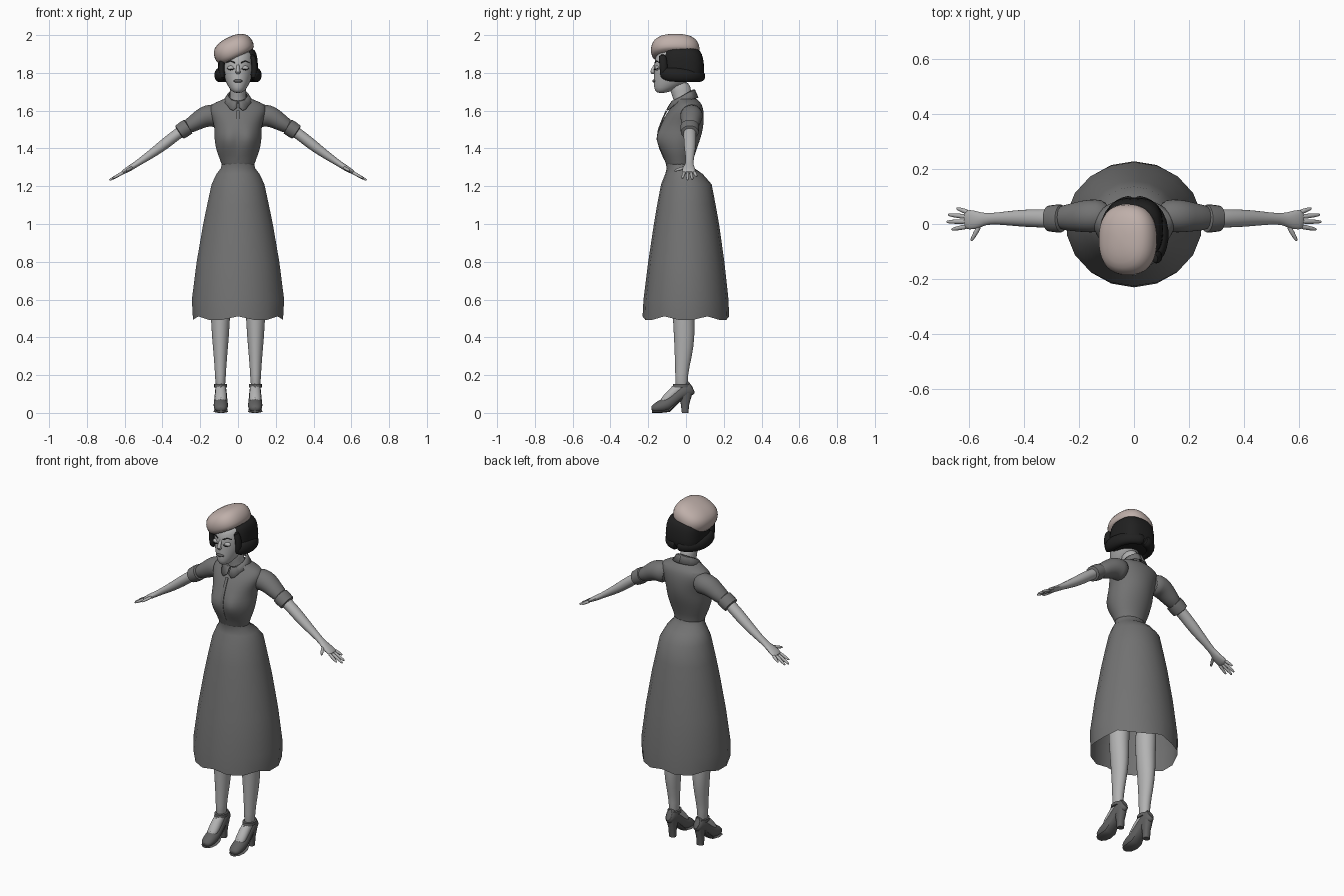
import bpy, bmesh
from math import sin, cos, pi, radians, exp
from mathutils import Vector, Matrix


def material(name, *rgb):
    m = bpy.data.materials.new(name)
    m.diffuse_color = (*rgb, 1)
    return m


CLOTH = material("cloth", .17, .17, .17)
SKIN = material("skin", .45, .45, .45)
HAIR = material("hair", .015, .015, .015)
FELT = material("felt", .52, .43, .40)
LEATHER = material("leather", .12, .12, .12)


def finish(ob, mat, mirror, sub):
    ob.data.materials.append(mat)
    bpy.context.view_layer.objects.active = ob
    bpy.ops.object.select_all(action='DESELECT')
    ob.select_set(True)
    bpy.ops.object.shade_smooth_by_angle(angle=radians(45))
    if mirror:
        ob.modifiers.new("mirror", 'MIRROR').use_mirror_merge = False
    if sub:
        ob.modifiers.new("smooth", 'SUBSURF').levels = sub
        ob.modifiers["smooth"].render_levels = sub
    return ob


def skin_rings(name, rings, mat, mirror=False, caps=True, sub=1, closed=True):
    """Join rings of points into one surface."""
    bm = bmesh.new()
    vs = [[bm.verts.new(p) for p in r] for r in rings]
    n = len(vs[0])
    for a, b in zip(vs, vs[1:]):
        for i in range(n if closed else n - 1):
            j = (i + 1) % n
            bm.faces.new((a[i], a[j], b[j], b[i]))
    if caps:
        bm.faces.new(vs[0])
        bm.faces.new(vs[-1])
    bmesh.ops.recalc_face_normals(bm, faces=bm.faces)
    me = bpy.data.meshes.new(name)
    bm.to_mesh(me)
    bm.free()
    ob = bpy.data.objects.new(name, me)
    bpy.context.collection.objects.link(ob)
    return finish(ob, mat, mirror, sub)


def spow(v, p):
    return (abs(v) ** (2 / p)) * (1 if v >= 0 else -1)


def loft(name, rows, mat, x=0, n=20, p=2, **kw):
    """Horizontal sections: (z, half width, front y, back y)."""
    rings = []
    for z, rx, yf, yb in rows:
        c, h = (yf + yb) / 2, (yb - yf) / 2
        rings.append([(x + rx * spow(sin(2 * pi * i / n), p), c - h * spow(cos(2 * pi * i / n), p), z)
                      for i in range(n)])
    return skin_rings(name, rings, mat, **kw)


def tube(name, rows, mat, ref=(0, 1, 0), n=12, **kw):
    """Sections along a path: (x, y, z, radius along ref, radius across)."""
    pts = [Vector(r[:3]) for r in rows]
    rings = []
    for i, r in enumerate(rows):
        t = (pts[min(i + 1, len(pts) - 1)] - pts[max(i - 1, 0)]).normalized()
        b = Vector(ref)
        b = (b - t * b.dot(t)).normalized()
        c = t.cross(b)
        rings.append([pts[i] + b * r[3] * cos(2 * pi * k / n) + c * r[4] * sin(2 * pi * k / n)
                      for k in range(n)])
    return skin_rings(name, rings, mat, **kw)


def ball(name, loc, size, mat, mirror=False):
    rows = [(loc[2] + size[2] * cos(a), size[0] * sin(a), loc[1] - size[1] * sin(a), loc[1] + size[1] * sin(a))
            for a in [.15, .7, 1.2, pi / 2, 1.94, 2.44, 3.0]]
    return loft(name, rows, mat, x=loc[0], n=12, sub=0, mirror=mirror)


# skirt with a gently scalloped hem
skirt = loft("skirt", [(1.325, .085, -.108, .035), (1.295, .092, -.102, .045), (1.265, .116, -.11, .088),
                       (1.21, .142, -.132, .136), (1.1, .166, -.153, .157), (1.0, .187, -.17, .175),
                       (.8, .222, -.2, .203), (.6, .248, -.225, .225), (.505, .242, -.23, .228)],
             CLOTH, n=18, caps=False, sub=0)
for v in skirt.data.vertices:
    if v.co.z < .55:
        k = v.index % 18
        v.co.z += .012 * cos(2 * pi * k * 6 / 18) - .006

# bodice, with the bust pushed forward
bodice = loft("bodice", [(1.29, .086, -.1, .038), (1.325, .088, -.108, .035), (1.36, .105, -.122, .045),
                         (1.41, .12, -.135, .062), (1.46, .127, -.14, .08), (1.51, .124, -.136, .092),
                         (1.56, .138, -.118, .096), (1.605, .155, -.09, .093), (1.637, .14, -.06, .083),
                         (1.652, .095, -.056, .066), (1.672, .056, -.06, .05)], CLOTH, n=28)
for v in bodice.data.vertices:
    if v.co.y < 0:
        d = ((abs(v.co.x) - .058) ** 2 + (v.co.z - 1.45) ** 2) / .05 ** 2
        v.co.y -= .036 * exp(-d)
tube("front_placket", [(0, -.103, 1.6, .004, .009), (0, -.122, 1.56, .004, .009),
                       (0, -.145, 1.5, .004, .009), (0, -.152, 1.45, .004, .009),
                       (0, -.138, 1.40, .004, .009), (0, -.112, 1.34, .004, .009)], CLOTH, n=6, sub=0)

# sleeves and turned cuffs
tube("sleeve", [(.09, .03, 1.565, .055, .06), (.14, .03, 1.577, .062, .062), (.18, .028, 1.568, .06, .058),
                (.22, .025, 1.542, .052, .046), (.29, .02, 1.5, .042, .036)], CLOTH, n=16, mirror=True)
tube("cuff", [(.262, .02, 1.517, .04, .035), (.264, .02, 1.516, .05, .043), (.285, .02, 1.502, .05, .044),
              (.309, .02, 1.486, .047, .041), (.312, .02, 1.484, .038, .033)], CLOTH, n=18, mirror=True, sub=0)

# arms, palms and fingers
tube("arm", [(.26, .02, 1.515, .036, .031), (.32, .02, 1.478, .034, .03), (.38, .021, 1.43, .034, .031),
             (.44, .021, 1.384, .029, .026), (.5, .02, 1.343, .022, .02), (.54, .018, 1.316, .021, .016),
             (.57, .014, 1.297, .034, .016), (.6, .016, 1.279, .038, .013), (.617, .016, 1.269, .033, .009)],
     SKIN, mirror=True)
fingers = {"little_finger": (.6, .042, .645, .057), "ring_finger": (.605, .026, .676, .034),
           "middle_finger": (.605, .009, .682, .008), "index_finger": (.6, -.008, .664, -.02),
           "thumb": (.56, -.005, .592, -.062)}
for name, (x0, y0, x1, y1) in fingers.items():
    z = lambda x: 1.277 - (x - .6) * .56
    rows = [(x0 + (x1 - x0) * t, y0 + (y1 - y0) * t, z(x0 + (x1 - x0) * t), r, r)
            for t, r in ((0, .0105), (.5, .009), (.9, .007), (1, .003))]
    tube(name, rows, SKIN, ref=(0, 0, 1), n=8, mirror=True)

# collar: folded band, high at the back, pointed at the front
top, mid, low = [], [], []
for i in range(13):
    a = radians(4 + 176 * i / 12)
    drop = max(0, 1 - abs(a - .42) / .5)
    top.append((.05 * sin(a), -.014 - .052 * cos(a), 1.683 - .03 * cos(a)))
    mid.append((.058 * sin(a), -.014 - .062 * cos(a), 1.681 - .03 * cos(a)))
    low.append((.08 * sin(a), -.012 - .078 * cos(a) - .022 * drop, 1.65 - .02 * cos(a) - .034 * drop))
collar = skin_rings("collar", [top, mid, low], CLOTH, mirror=True, caps=False, sub=0, closed=False)
collar.modifiers.new("thickness", 'SOLIDIFY').thickness = .007

# neck and head
loft("neck", [(1.61, .05, -.06, .04), (1.66, .044, -.066, .035), (1.7, .042, -.082, .028),
              (1.76, .045, -.1, .02)], SKIN)
loft("head", [(1.693, .018, -.15, -.11), (1.706, .038, -.167, -.07), (1.74, .06, -.172, 0),
              (1.78, .076, -.17, .03), (1.83, .085, -.169, .045), (1.88, .086, -.167, .05),
              (1.93, .07, -.14, .04)], SKIN)
tube("nose", [(0, -.158, 1.852, .006, .006), (0, -.172, 1.825, .009, .009), (0, -.182, 1.806, .013, .014),
              (0, -.168, 1.795, .01, .014)], SKIN, n=10)
ball("eyelid", (.036, -.152, 1.826), (.021, .013, .013), SKIN, True)
ball("lips", (0, -.166, 1.757), (.024, .012, .009), LEATHER)
tube("lash_line", [(.018, -.165, 1.821, .0025, .0025), (.036, -.167, 1.817, .003, .003),
                   (.057, -.151, 1.824, .0025, .0025)], HAIR, ref=(0, 0, 1), n=6, sub=0, mirror=True)
tube("eyebrow", [(.016, -.165, 1.853, .003, .003), (.04, -.157, 1.864, .003, .003),
                 (.06, -.142, 1.855, .002, .003)], HAIR, ref=(0, 0, 1), n=6, sub=0, mirror=True)

# bobbed hair with a rolled edge
loft("hair", [(1.755, .085, -.1, .06), (1.77, .1, -.118, .088), (1.8, .108, -.128, .098),
              (1.85, .106, -.13, .096), (1.9, .102, -.126, .088), (1.94, .08, -.1, .06)],
     HAIR, n=24, p=2.8)
tube("hair_roll", [(.078, -.13, 1.80, .02, .012), (.088, -.112, 1.793, .036, .024), (.1, -.06, 1.79, .04, .03),
                   (.096, .01, 1.785, .036, .03), (.066, .058, 1.783, .033, .028), (.03, .075, 1.783, .032, .028),
                   (0, .079, 1.783, .032, .028)], HAIR, ref=(0, 0, 1), mirror=True)
tube("side_lock", [(.074, -.128, 1.9, .02, .012), (.086, -.12, 1.86, .022, .016),
                   (.088, -.118, 1.81, .022, .018), (.08, -.12, 1.765, .014, .01)], HAIR, mirror=True)

# beret, tilted down over one side
beret = loft("beret", [(-.064, .09, -.108, .105), (-.05, .106, -.127, .123), (-.015, .114, -.136, .132),
                       (.025, .102, -.122, .12), (.046, .072, -.09, .085), (.056, .025, -.03, .03)],
             FELT, n=24, p=2.4)
beret.data.transform(Matrix.Translation((-.03, -.055, 1.937)) @ Matrix.Rotation(radians(-26), 4, 'Y'))

# legs and feet
loft("leg", [(.7, .06, -.075, .055), (.58, .054, -.074, .045), (.5, .051, -.07, .045), (.4, .045, -.064, .047),
             (.3, .036, -.06, .033), (.2, .028, -.056, .007), (.12, .027, -.06, .014)],
     SKIN, x=.093, mirror=True)
tube("foot", [(.091, -.01, .15, .026, .03), (.091, -.05, .125, .03, .03), (.091, -.09, .085, .032, .028),
              (.091, -.13, .05, .032, .022)], SKIN, ref=(1, 0, 0), mirror=True)


# heeled shoes with a T strap
def section(y, z0, z1, w):
    return (.091, y, (z0 + z1) / 2, w, (z1 - z0) / 2)


tube("shoe_upper", [section(*s) for s in [(-.183, .008, .03, .014), (-.172, .001, .043, .031),
     (-.14, 0, .066, .039), (-.1, .006, .083, .039), (-.065, .04, .105, .035),
     (-.025, .074, .142, .032), (.015, .086, .172, .03), (.034, .1, .18, .018)]],
     LEATHER, ref=(1, 0, 0), n=16, mirror=True)
tube("shoe_sole", [section(*s) for s in [(-.18, 0, .012, .018), (-.165, 0, .012, .034), (-.13, 0, .012, .039),
     (-.09, .004, .02, .036), (-.05, .045, .06, .028), (-.02, .07, .09, .026)]],
     LEATHER, ref=(1, 0, 0), n=8, sub=0, mirror=True)
loft("heel", [(0, .019, -.022, .012), (.05, .02, -.028, .018), (.09, .025, -.04, .03), (.12, .028, -.04, .034)],
     LEATHER, x=.091, n=14, p=2.6, sub=0, mirror=True)
tube("instep_strap", [(.091, -.125, .075, .008, .006), (.091, -.093, .108, .007, .006),
                      (.091, -.068, .14, .007, .005)], LEATHER, ref=(1, 0, 0), n=8, sub=0, mirror=True)
loft("ankle_strap", [(.134, .03, -.068, .02), (.135, .034, -.072, .024), (.153, .034, -.068, .022),
                     (.154, .03, -.064, .018)], LEATHER, x=.092, sub=0, mirror=True)
